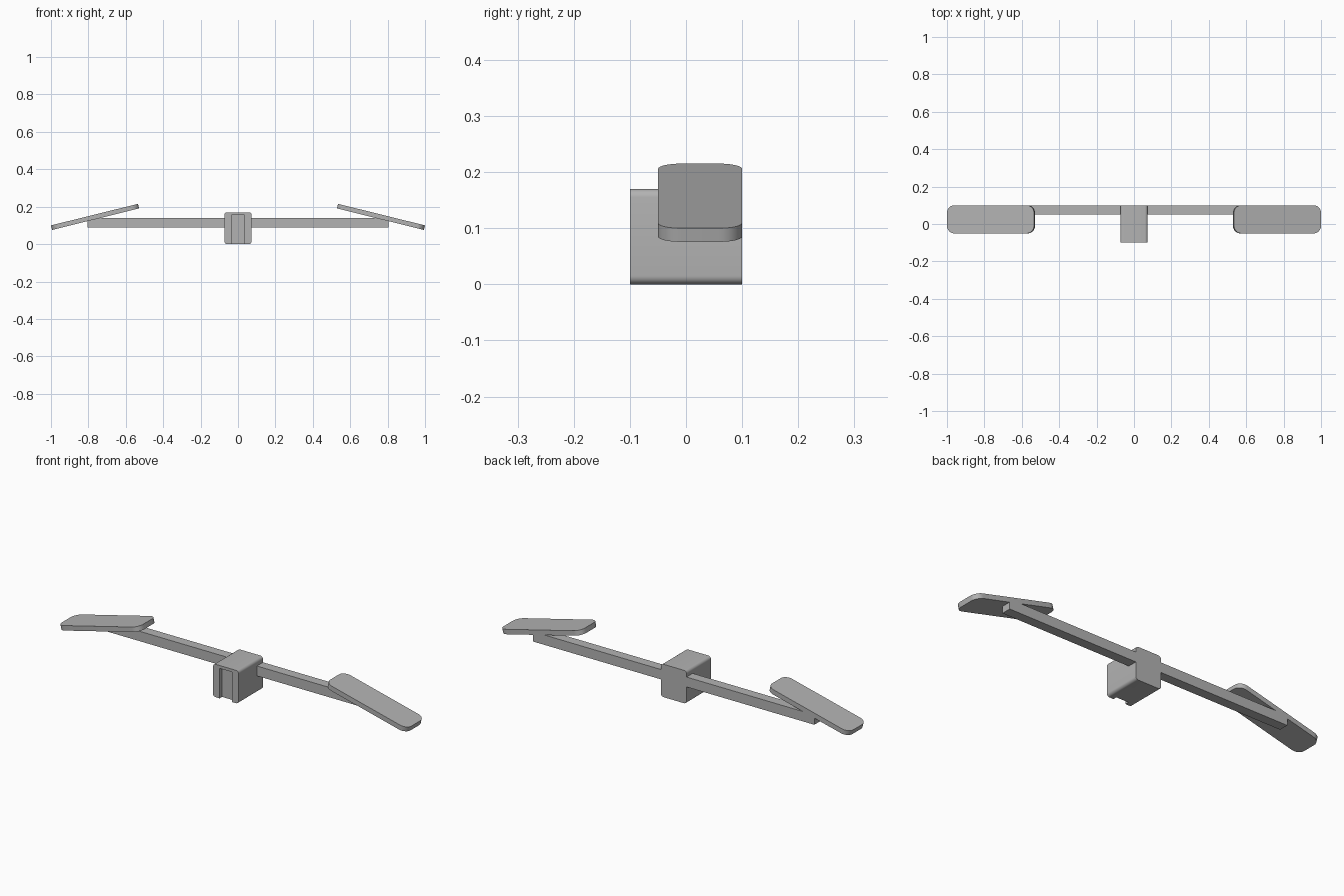
import bpy, bmesh, math
from mathutils import Matrix, Vector

cube = bpy.data.objects.get("Cube")
if cube:
    bpy.data.objects.remove(cube, do_unlink=True)

grey = bpy.data.materials.new("plain_grey")
grey.use_nodes = True
GREY = (0.45, 0.45, 0.45, 1)
grey.diffuse_color = GREY
grey.node_tree.nodes["Principled BSDF"].inputs["Base Color"].default_value = GREY


def rounded_box(name, low, high, axis=None, radius=0, segments=6):
    """Box between two corners, with the edges along one axis rounded."""
    low, high = Vector(low), Vector(high)
    bm = bmesh.new()
    bmesh.ops.create_cube(bm, size=1)
    bmesh.ops.scale(bm, vec=high - low, verts=bm.verts)
    bmesh.ops.translate(bm, vec=(low + high) / 2, verts=bm.verts)
    if axis is not None:
        edges = [e for e in bm.edges
                 if abs(e.verts[0].co[axis] - e.verts[1].co[axis]) > 1e-5]
        bmesh.ops.bevel(bm, geom=edges, offset=radius, segments=segments,
                        affect='EDGES', profile=0.5)
    mesh = bpy.data.meshes.new(name)
    bm.to_mesh(mesh)
    bm.free()
    mesh.materials.append(grey)
    obj = bpy.data.objects.new(name, mesh)
    bpy.context.collection.objects.link(obj)
    return obj


def smooth(obj):
    bpy.ops.object.select_all(action='DESELECT')
    obj.select_set(True)
    bpy.context.view_layer.objects.active = obj
    bpy.ops.object.shade_smooth_by_angle(angle=math.radians(30))


# Central block with a shallow slot in its front, open at the bottom
block = rounded_box("center_block", (-0.073, -0.1, 0), (0.073, 0.1, 0.17), 1, 0.015)
smooth(block)
cutter = rounded_box("slot_cutter", (-0.035, -0.15, -0.05), (0.035, -0.08, 0.155))
cutter.hide_render = True
cutter.hide_set(True)
cutter.display_type = 'WIRE'
slot = block.modifiers.new("slot", 'BOOLEAN')
slot.operation = 'DIFFERENCE'
slot.solver = 'EXACT'
slot.object = cutter

# Arms and the tilted paddles at their ends
LENGTH, THICK, TILT = 0.479, 0.025, math.radians(13.9)
for side, sign in (("left", 1), ("right", -1)):
    inner, outer = sorted((sign * 0.07, sign * 0.804))
    rounded_box(side + "_arm", (inner, 0.05, 0.088), (outer, 0.1, 0.139))

    # The paddle hangs from its outer top edge
    start, end = sorted((0, -sign * LENGTH))
    paddle = rounded_box(side + "_paddle", (start, -0.05, -THICK), (end, 0.1, 0), 2, 0.04, 8)
    paddle.data.transform(Matrix.Translation((sign, 0, 0.1))
                          @ Matrix.Rotation(sign * TILT, 4, 'Y'))
    smooth(paddle)
